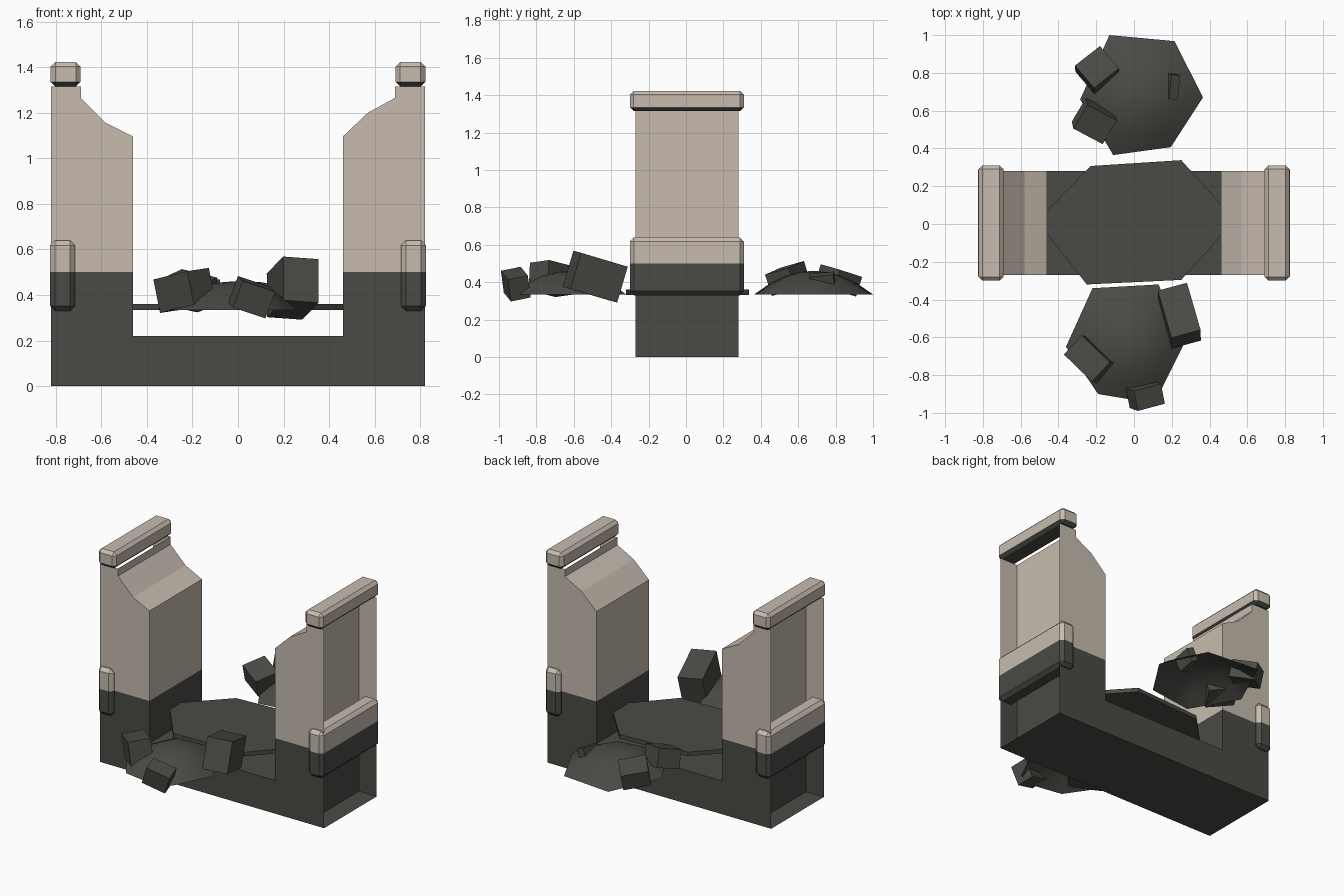
import bpy, bmesh, math
from mathutils import Euler, Matrix, Vector

if "Cube" in bpy.data.objects:
    bpy.data.objects.remove(bpy.data.objects["Cube"])


def material(name, rgb):
    m = bpy.data.materials.new(name)
    m.diffuse_color = (*rgb, 1)
    m.use_nodes = True
    m.node_tree.nodes["Principled BSDF"].inputs["Base Color"].default_value = m.diffuse_color
    return m


DARK = material("dark stone", (0.068, 0.068, 0.06))
LIGHT = material("pale plaster", (0.57, 0.50, 0.43))


def finish(name, bm, pale=lambda c: False):
    """Turn a bmesh into an object; faces whose centre passes the rule are pale."""
    for f in bm.faces:
        f.material_index = int(pale(f.calc_center_median()))
    me = bpy.data.meshes.new(name)
    bm.to_mesh(me)
    bm.free()
    me.materials.append(DARK)
    me.materials.append(LIGHT)
    ob = bpy.data.objects.new(name, me)
    bpy.context.collection.objects.link(ob)
    return ob


# Wall body: U outline extruded in y, with open outer ends
Y0, Y1 = -0.27, 0.28
outline = [(-.82, 0), (.82, 0), (.82, .5), (.82, 1.315), (.69, 1.315), (.69, 1.265),
           (.57, 1.2), (.46, 1.095), (.46, .5), (.46, .22), (-.46, .22), (-.46, .5),
           (-.46, 1.095), (-.58, 1.155), (-.69, 1.265), (-.69, 1.315), (-.82, 1.315), (-.82, .5)]
panels = [[0, 1, 9, 10], [1, 2, 8, 9], [0, 10, 11, 17], list(range(2, 9)), list(range(11, 18))]
open_edges = {1, 2, 3, 15, 16, 17}
bm = bmesh.new()
front = [bm.verts.new((x, Y0, z)) for x, z in outline]
back = [bm.verts.new((x, Y1, z)) for x, z in outline]
for p in panels:
    bm.faces.new([front[i] for i in p])
    bm.faces.new([back[i] for i in reversed(p)])
for i in range(len(outline)):
    j = (i + 1) % len(outline)
    if i not in open_edges:
        bm.faces.new([front[i], back[i], back[j], front[j]])
# recessed end walls
for s in (-1, 1):
    for z0, z1 in ((0, .5), (.5, 1.265)):
        q = [(s * .69, Y0, z0), (s * .69, Y1, z0), (s * .69, Y1, z1), (s * .69, Y0, z1)]
        bm.faces.new([bm.verts.new(c) for c in q[::s]])
finish("wall_body", bm, lambda c: c.z > 0.5)


# Bevelled bars across the ends
def bar(name, x, z0, z1, width, split, bevel):
    bm = bmesh.new()
    bmesh.ops.create_cube(bm, size=1)
    for v in bm.verts:
        v.co = Vector((x + v.co.x * width, 0.005 + v.co.y * 0.61, (z0 + z1) / 2 + v.co.z * (z1 - z0)))
    bmesh.ops.bevel(bm, geom=bm.edges[:], offset=bevel, segments=1, affect='EDGES', profile=0.5)
    if split - z0 > 0.05:
        bmesh.ops.bisect_plane(bm, geom=bm.verts[:] + bm.edges[:] + bm.faces[:],
                               plane_co=(0, 0, split), plane_no=(0, 0, 1))
    finish(name, bm, lambda c: c.z > split)


for s, side in ((-1, "left"), (1, "right")):
    bar("top_bar_" + side, s * .757, 1.315, 1.423, .13, 1.335, .02)
    bar("middle_bar_" + side, s * .77, .33, .64, .11, .5, .022)

# Thin irregular floor slab between the towers
slab = [(-.46, -.055), (-.25, -.32), (.25, -.296), (.46, -.065),
        (.46, .105), (.25, .338), (-.23, .307), (-.46, .07)]
bm = bmesh.new()
face = bm.faces.new([bm.verts.new((x, y, .333)) for x, y in slab])
ext = bmesh.ops.extrude_face_region(bm, geom=[face], use_keep_orig=True)
bmesh.ops.translate(bm, vec=(0, 0, .027), verts=[g for g in ext["geom"] if isinstance(g, bmesh.types.BMVert)])
bmesh.ops.recalc_face_normals(bm, faces=bm.faces[:])
finish("floor_slab", bm)


# Shallow smooth rubble mounds, built as shrinking rings of an outline
def mound(name, rim, centre):
    bm = bmesh.new()
    rings = []
    for k, z in ((1, .335), (.75, .39), (.48, .433), (.22, .455)):
        rings.append([bm.verts.new((centre[0] + (x - centre[0]) * k,
                                    centre[1] + (y - centre[1]) * k, z)) for x, y in rim])
    n = len(rim)
    for a, b in zip(rings, rings[1:]):
        for i in range(n):
            bm.faces.new([a[i], a[(i + 1) % n], b[(i + 1) % n], b[i]])
    top = bm.verts.new((*centre, .461))
    for i in range(n):
        bm.faces.new([rings[-1][i], rings[-1][(i + 1) % n], top])
    for f in bm.faces:
        f.smooth = True
    finish(name, bm)


mound("front_mound", [(-.36, -.65), (-.19, -.9), (.02, -.935), (.14, -.885),
                      (.26, -.645), (.13, -.32), (-.22, -.34)], (0, -.62))
mound("back_mound", [(-.285, .66), (-.11, .365), (.195, .407), (.365, .67),
                     (.215, .968), (-.13, 1.0)], (.04, .68))

# Loose stone blocks: centre, size, rotation in degrees
blocks = [((.24, -.485, .43), (.16, .27, .20), (-16, 4, 15)),
          ((-.235, -.715, .42), (.21, .14, .15), (6, -10, -44)),
          ((.06, -.91, .39), (.155, .11, .125), (12, 18, 15)),
          ((-.195, .815, .41), (.17, .16, .11), (-14, 10, 38)),
          ((-.21, .545, .42), (.18, .15, .12), (14, 12, -28)),
          ((.20, .73, .40), (.05, .13, .09), (6, 20, -4))]
for i, (pos, size, rot) in enumerate(blocks):
    bm = bmesh.new()
    m = (Matrix.Translation(pos) @ Euler([math.radians(a) for a in rot]).to_matrix().to_4x4()
         @ Matrix.Diagonal((*size, 1)))
    bmesh.ops.create_cube(bm, size=1, matrix=m)
    finish(f"stone_block_{i + 1}", bm)
